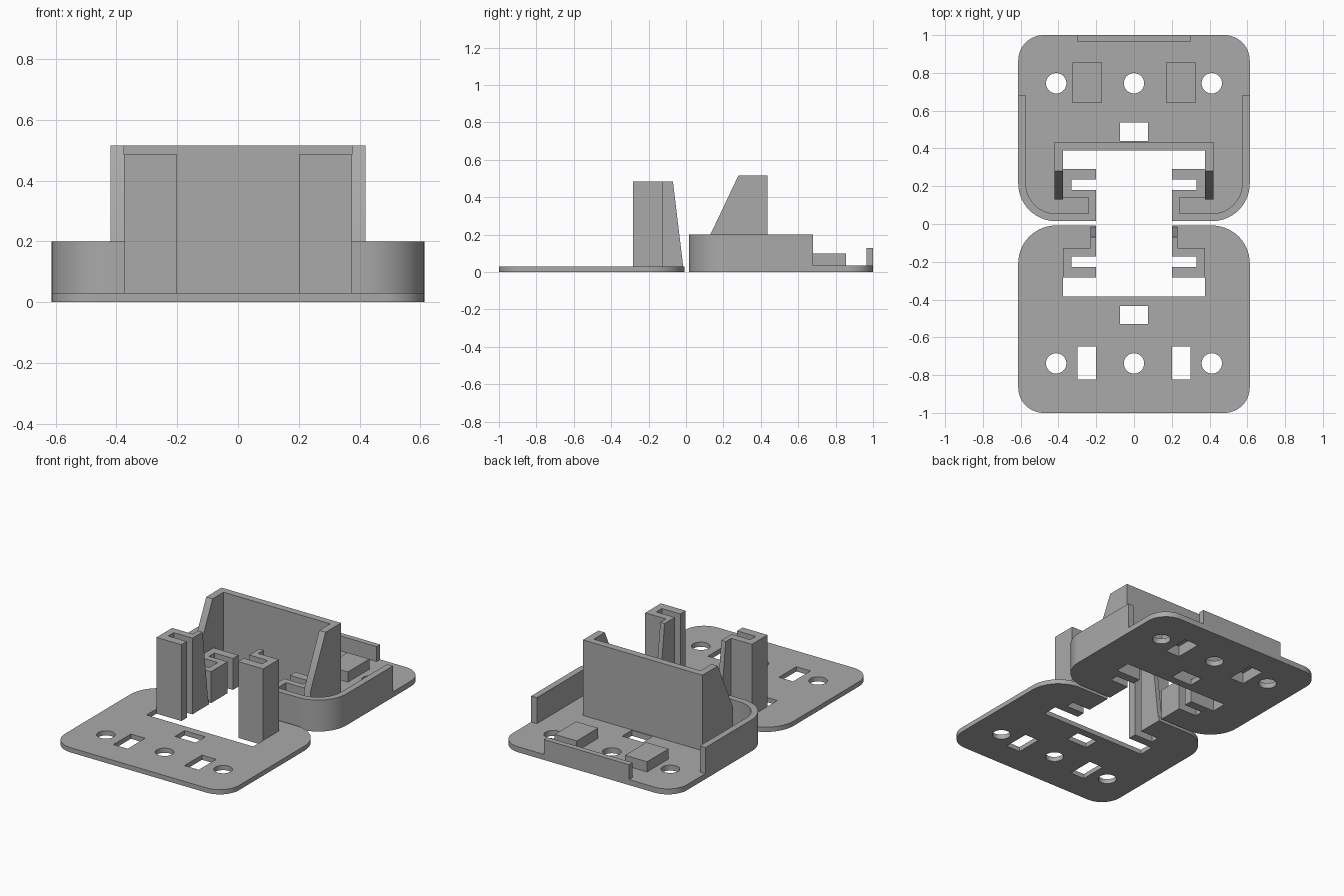
import bpy, bmesh
from math import cos, sin, pi
from mathutils import Vector

cube = bpy.data.objects.get("Cube")
if cube:
    bpy.data.objects.remove(cube, do_unlink=True)

grey = bpy.data.materials.new("plain grey plastic")
grey.use_nodes = True
grey.diffuse_color = (0.4, 0.4, 0.4, 1)
grey.node_tree.nodes["Principled BSDF"].inputs["Base Color"].default_value = (0.4, 0.4, 0.4, 1)
parts = []


def arc(cx, cy, r, a0, a1, n=14):
    """Points on an arc, angles in quarter turns."""
    angles = [(a0 + (a1 - a0) * i / n) * pi / 2 for i in range(n + 1)]
    return [(cx + r * cos(a), cy + r * sin(a)) for a in angles]


def rect(x0, x1, y0, y1):
    return [(x0, y0), (x1, y0), (x1, y1), (x0, y1)]


def flip(pts):
    return [(-x, y) for x, y in reversed(pts)]


def front_side(pts):
    """Carry an outline over to the front plate."""
    return [(x, 0.007 - y) for x, y in pts]


def slab(name, loops, z0, z1, cut=None):
    """Extrude an outline with holes; cut is (point, normal) of a sloping face."""
    bm = bmesh.new()
    edges = []
    for pts in loops:
        vs = [bm.verts.new((x, y, z0)) for x, y in pts]
        edges += [bm.edges.new((a, b)) for a, b in zip(vs, vs[1:] + vs[:1])]
    bmesh.ops.triangle_fill(bm, edges=edges, use_beauty=True, normal=(0, 0, 1))
    top = bmesh.ops.extrude_face_region(bm, geom=bm.faces[:], use_keep_orig=True)["geom"]
    for v in top:
        if isinstance(v, bmesh.types.BMVert):
            v.co.z = z1
    if cut:
        bmesh.ops.bisect_plane(bm, geom=bm.verts[:] + bm.edges[:] + bm.faces[:],
                               plane_co=Vector(cut[0]), plane_no=Vector(cut[1]).normalized(),
                               clear_outer=True)
        bmesh.ops.holes_fill(bm, edges=[e for e in bm.edges if e.is_boundary], sides=0)
    bmesh.ops.recalc_face_normals(bm, faces=bm.faces[:])
    mesh = bpy.data.meshes.new(name)
    bm.to_mesh(mesh)
    bm.free()
    mesh.materials.append(grey)
    ob = bpy.data.objects.new(name, mesh)
    bpy.context.collection.objects.link(ob)
    parts.append(ob)


def pair(name, loops, *args):
    slab("left_" + name, loops, *args)
    slab("right_" + name, [flip(p) for p in loops], *args)


def plate_loops(far):
    """Rounded plate with a notched cable opening, slot, screw holes and peg holes."""
    half = [(0.375, 0.39), (0.375, 0.29), (0.2, 0.29), (0.2, 0.235), (0.33, 0.235),
            (0.33, 0.18), (0.2, 0.18), (0.2, 0.015)]
    half += arc(0.413, 0.215, 0.2, -1, 0) + arc(0.478, far - 0.135, 0.135, 0, 1)
    peg = rect(0.2, 0.3, 0.655, 0.83)
    holes = [arc(x, 0.745, 0.054, 0, 4, 32)[:-1] for x in (-0.412, 0, 0.412)]
    return [half + flip(half), rect(-0.073, 0.073, 0.44, 0.537), peg, flip(peg)] + holes


BACK, FRONT = 0.035, 0.03

# Base plates
slab("back_plate", plate_loops(1.0), 0, BACK)
slab("front_plate", [front_side(p) for p in plate_loops(1.007)], 0, FRONT)

# Slotted channel shared by the rim and the posts
channel = [(0.2, 0.18), (0.33, 0.18), (0.33, 0.235), (0.2, 0.235), (0.2, 0.29), (0.375, 0.29)]

# Rim wall running round the corner into the channel
rim = [(0.613, 0.68)] + arc(0.413, 0.215, 0.2, 0, -1) + [(0.2, 0.015)] + channel
rim += [(0.375, 0.14), (0.24, 0.14), (0.24, 0.055)] + arc(0.413, 0.215, 0.16, -1, 0) + [(0.573, 0.68)]
pair("rim_wall", [rim], BACK, 0.2)

# Tall wall with sloping side gussets
wall = [(0.375, 0.39), (0.375, 0.13), (0.42, 0.13), (0.42, 0.435)]
slab("tall_wall", [wall + flip(wall)], BACK, 0.515, ((0, 0.13, 0.2), (0, -0.315, 0.15)))

# Low lip on the back edge
slab("back_lip", [rect(-0.3, 0.3, 0.965, 1.0)], BACK, 0.13)

# Peg blocks, hollow underneath
block = rect(0.17, 0.325, 0.64, 0.855)
pair("block_sides", [block, rect(0.2, 0.3, 0.655, 0.83)], BACK, 0.07)
pair("block_top", [block], 0.07, 0.1)

# Upright slotted posts with a tapering rib
post = [(0.2, 0.017)] + channel + [(0.375, 0.133), (0.23, 0.133), (0.23, 0.017)]
pair("post", [front_side(post)], FRONT, 0.485, ((0, -0.015, FRONT), (0, 0.455, 0.055)))

# Smooth the rounded corners, keep the rest crisp
bpy.ops.object.select_all(action="DESELECT")
for ob in parts:
    ob.select_set(True)
bpy.context.view_layer.objects.active = parts[0]
bpy.ops.object.shade_smooth_by_angle(angle=pi / 6)
